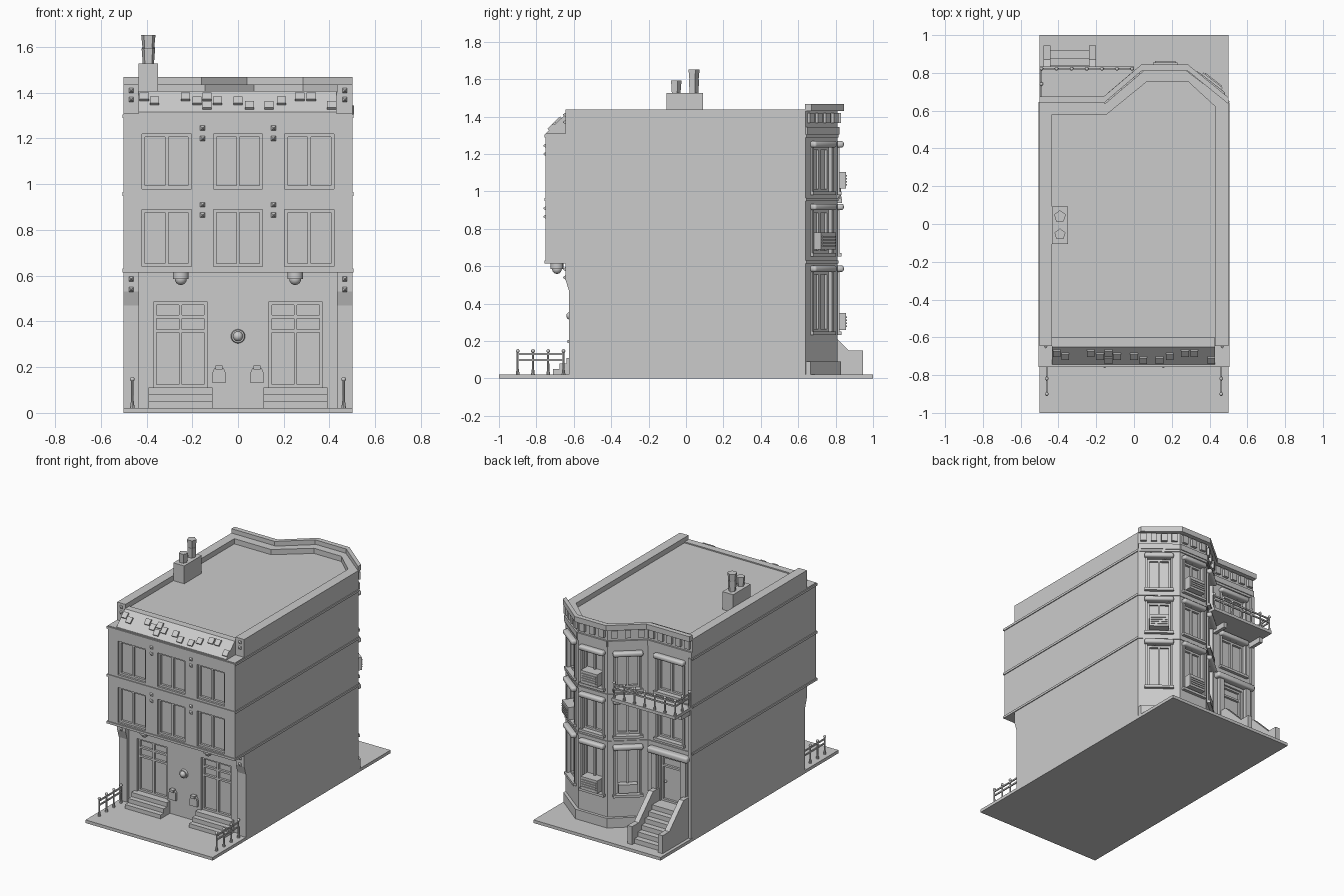
import bpy, bmesh, math
from mathutils import Matrix, Vector

default = bpy.data.objects.get("Cube")
if default:
    bpy.data.objects.remove(default, do_unlink=True)

stone = bpy.data.materials.new("plain grey stone")
stone.use_nodes = True
grey = (0.6, 0.6, 0.6, 1)
stone.diffuse_color = grey
stone.node_tree.nodes["Principled BSDF"].inputs["Base Color"].default_value = grey

WORLD = Matrix.Identity(4)
SIDEWAYS = Matrix(((0, 0, 1, 0), (1, 0, 0, 0), (0, 1, 0, 0), (0, 0, 0, 1)))


def finish(name, bm, matrix=WORLD, smooth=False):
    bmesh.ops.recalc_face_normals(bm, faces=bm.faces)
    bm.transform(matrix)
    mesh = bpy.data.meshes.new(name)
    bm.to_mesh(mesh)
    bm.free()
    mesh.materials.append(stone)
    obj = bpy.data.objects.new(name, mesh)
    bpy.context.collection.objects.link(obj)
    if smooth:
        bpy.ops.object.select_all(action="DESELECT")
        obj.select_set(True)
        bpy.context.view_layer.objects.active = obj
        bpy.ops.object.shade_smooth_by_angle(angle=math.radians(40))
    return obj


def prism(name, outline, low, high, matrix=WORLD):
    bm = bmesh.new()
    face = bm.faces.new([bm.verts.new((u, v, low)) for u, v in outline])
    grown = bmesh.ops.extrude_face_region(bm, geom=[face])["geom"]
    tops = [g for g in grown if isinstance(g, bmesh.types.BMVert)]
    bmesh.ops.translate(bm, verts=tops, vec=(0, 0, high - low))
    return finish(name, bm, matrix)


def add_box(bm, x0, x1, y0, y1, z0, z1):
    centre = Vector((x0 + x1, y0 + y1, z0 + z1)) / 2
    size = Matrix.Diagonal((x1 - x0, y1 - y0, z1 - z0, 1))
    return bmesh.ops.create_cube(bm, size=1, matrix=Matrix.Translation(centre) @ size)


def boxes(name, matrix, limits, bevel=0):
    bm = bmesh.new()
    for limit in limits:
        add_box(bm, *limit)
    if bevel:
        bmesh.ops.bevel(bm, geom=bm.edges[:], offset=bevel, segments=3, affect="EDGES", profile=0.5)
    return finish(name, bm, matrix, bevel > 0)


def add_cone(bm, where, low_r, high_r, depth, sides=12, turn=WORLD):
    bmesh.ops.create_cone(bm, cap_ends=True, segments=sides, radius1=low_r, radius2=high_r,
                          depth=depth, matrix=Matrix.Translation(where) @ turn)


def add_ball(bm, where, radius):
    bmesh.ops.create_uvsphere(bm, u_segments=12, v_segments=8, radius=radius,
                              matrix=Matrix.Translation(where))


def wall_frame(a, b):
    # local x runs along the wall, local -y points out of it
    a, b = Vector(a), Vector(b)
    mid, along = (a + b) / 2, b - a
    return Matrix.Translation((mid.x, mid.y, 0)) @ Matrix.Rotation(math.atan2(along.y, along.x), 4, "Z")


def offset(points, amount):
    result, count = [], len(points)
    for i, p in enumerate(points):
        p = Vector(p)
        d0 = (p - Vector(points[i - 1])).normalized()
        d1 = (Vector(points[(i + 1) % count]) - p).normalized()
        n0, n1 = Vector((d0.y, -d0.x)), Vector((d1.y, -d1.x))
        result.append(tuple(p + (n0 + n1) * amount / (1 + n0.dot(n1))))
    return result


# Main walls, floor by floor
back = [(0.5, 0.64), (0.28, 0.81), (0.05, 0.81), (-0.15, 0.64), (-0.5, 0.64)]


def footprint(front):
    return [(-0.5, front), (0.5, front)] + back


boxes("ground_slab", WORLD, [(-0.5, 0.5, -1, 1, 0, 0.022)])
ground_floor = prism("ground_floor", footprint(-0.605), 0.02, 0.62)
upper_floors = prism("upper_floors", footprint(-0.75), 0.615, 1.31)
prism("attic", footprint(-0.645), 1.3, 1.4)
for level in (0.623, 0.957, 1.297):
    prism("floor_band", offset(footprint(-0.75), 0.006), level - 0.008, level + 0.008)
prism("bay_plinth", [(0.499, 0.6), (0.499, 0.665), (0.29, 0.83), (0.04, 0.83), (-0.165, 0.65), (-0.1, 0.6)],
      0.02, 0.09)

# Parapet and stepped back cornice
inner = [(-0.435, 0.58), (-0.145, 0.58), (0.07, 0.755), (0.285, 0.755), (0.432, 0.62)]
prism("parapet", [(0.432, -0.645), (0.5, -0.645)] + back + [(-0.5, -0.645), (-0.435, -0.645)] + inner,
      1.39, 1.437)
rim = [(0.5, 0.67), (0.285, 0.845), (0.04, 0.845), (-0.16, 0.675), (-0.5, 0.675)]
prism("back_cornice", rim + [(x, y - 0.035) for x, y in reversed(rim)], 1.43, 1.468)
for a, b in zip(back, back[1:]):
    length = (Vector(b) - Vector(a)).length
    count = round(length / 0.075)
    step = length / count
    spots = [(i + 0.5) * step - length / 2 for i in range(count)]
    boxes("cornice_blocks", wall_frame(a, b),
          [(s - 0.02, s + 0.02, -0.018, 0.01, 1.365, 1.42) for s in spots]
          + [(-length / 2, length / 2, -0.012, 0.01, 1.305, 1.345)])

# Sloped front roof with loose tiles
prism("roof_slope", [(-0.6, 1.3), (-0.745, 1.3), (-0.745, 1.315), (-0.65, 1.408), (-0.6, 1.408)],
      -0.435, 0.43, SIDEWAYS)
tiles = bmesh.new()
tilt = Matrix.Rotation(math.radians(44), 4, "X")
rows = {1.38: (-0.41, -0.23, -0.135, 0.27, 0.32), 1.363: (-0.365, -0.18, -0.09, 0, 0.19),
        1.343: (-0.135, 0.05, 0.135, 0.41)}
for height, spots in rows.items():
    for x in spots:
        place = Matrix.Translation((x, height - 2.062, height)) @ tilt
        bmesh.ops.create_cube(tiles, size=1, matrix=place @ Matrix.Diagonal((0.04, 0.042, 0.018, 1)))
finish("roof_tiles", tiles)

# Chimney with five-sided pots
boxes("chimney", WORLD, [(-0.435, -0.35, -0.105, 0.092, 1.39, 1.527)])
pots = bmesh.new()
add_cone(pots, (-0.392, -0.055, 1.555), 0.025, 0.031, 0.075, 5)
add_cone(pots, (-0.392, 0.04, 1.56), 0.026, 0.03, 0.075, 5)
add_cone(pots, (-0.392, 0.04, 1.625), 0.027, 0.033, 0.056, 5)
finish("chimney_pots", pots)

# Windows and doors: recesses plus frames
cutters = bmesh.new()
DEPTH = 0.03


def opening(name, wall, x0, x1, z0, z1, uprights=(), rails=(), bar=0.014):
    hole = add_box(cutters, x0, x1, -0.02, DEPTH, z0, z1)
    bmesh.ops.transform(cutters, matrix=wall, verts=hole["verts"])
    near, far, half = DEPTH - 0.016, DEPTH + 0.005, bar / 2
    bars = [(x0, x0 + bar, near, far, z0, z1), (x1 - bar, x1, near, far, z0, z1),
            (x0, x1, near, far, z0, z0 + bar), (x0, x1, near, far, z1 - bar, z1)]
    bars += [(u - half, u + half, near, far, z0, z1) for u in uprights]
    bars += [(x0, x1, near, far, r - half, r + half) for r in rails]
    boxes(name, wall, bars)


upper_front = wall_frame((-0.5, -0.75), (0.5, -0.75))
lower_front = wall_frame((-0.5, -0.605), (0.5, -0.605))
for x in (-0.312, 0, 0.312):
    for low, high in ((0.64, 0.89), (0.98, 1.22)):
        opening("front_window_frame", upper_front, x - 0.108, x + 0.108, low, high, [x])
for x in (-0.252, 0.252):
    opening("front_door_frame", lower_front, x - 0.118, x + 0.118, 0.11, 0.485, [x], [0.358, 0.42])
    boxes("front_steps", WORLD, [(x - 0.14, x + 0.14, y, -0.6, 0.02, top)
                                 for y, top in ((-0.71, 0.05), (-0.675, 0.08), (-0.64, 0.11))])


def vent_box(wall, z):
    slats = [(-0.055, 0.055, -0.052, -0.03, z + k * 0.016, z + k * 0.016 + 0.008) for k in range(1, 5)]
    boxes("air_unit", wall, [(-0.065, 0.065, -0.046, DEPTH, z, z + 0.09)] + slats)


def back_window(wall, low, high, half):
    opening("back_window_frame", wall, -half, half, low, high, [0], [])
    wide = half + 0.02
    boxes("window_hood", wall, [(-wide, wide, -0.034, 0.012, high, high + 0.034)], 0.013)
    boxes("window_sill", wall, [(-wide, wide, -0.022, 0.01, low - 0.018, low)])
    boxes("window_jambs", wall, [(s * (half + 0.007) - 0.007, s * (half + 0.007) + 0.007, -0.01, 0.01, low, high)
                                 for s in (-1, 1)])


back_walls = [wall_frame(a, b) for a, b in zip(back, back[1:])]
floors = ((0.25, 0.57), (0.67, 0.9), (1.0, 1.235))
for number, wall in enumerate(back_walls):
    for floor, (low, high) in enumerate(floors):
        if number < 3 or floor:
            back_window(wall, low, high, 0.1 if number == 3 else 0.078)
vent_box(back_walls[0], 0.69)
vent_box(back_walls[1], 1.015)
vent_box(back_walls[1], 0.26)
boxes("window_panel", back_walls[2], [(-0.062, 0.062, -0.014, DEPTH, 0.26, 0.32)])

# Back entrance: door, pilasters and hood
porch = back_walls[3]
opening("back_door_frame", porch, -0.08, 0.08, 0.22, 0.54, [], [0.47])
boxes("door_pilasters", porch, [(s * 0.115 - 0.02, s * 0.115 + 0.02, -0.025, 0.01, 0.02, 0.56) for s in (-1, 1)])
boxes("door_hood", porch, [(-0.16, 0.16, -0.045, 0.01, 0.56, 0.6)], 0.012)
boxes("wall_edge_pilaster", porch, [(0.15, 0.174, -0.015, 0.01, 0.02, 1.3)])
knob = bmesh.new()
add_ball(knob, (-0.275, 0.622, 0.36), 0.009)
finish("door_knob", knob, smooth=True)

# Cut all recesses
cutter = finish("recess_cutter", cutters)
cutter.hide_render = True
for body in (ground_floor, upper_floors):
    modifier = body.modifiers.new("recesses", "BOOLEAN")
    modifier.object, modifier.solver = cutter, "EXACT"
    bpy.context.view_layer.objects.active = body
    bpy.ops.object.modifier_apply(modifier=modifier.name)
bpy.data.objects.remove(cutter, do_unlink=True)

# Back stoop
boxes("stoop_steps", WORLD, [(-0.45, -0.22, 0.63, 0.92 - 0.04 * k, 0.02, 0.055 + 0.033 * k) for k in range(6)])
cheek = [(0.63, 0.02), (0.945, 0.02), (0.945, 0.15), (0.87, 0.15), (0.81, 0.21), (0.71, 0.31), (0.63, 0.31)]
for x in (-0.46, -0.22):
    prism("stoop_wall", cheek, x - 0.018, x + 0.018, SIDEWAYS)


# Railings
def railing(name, a, b, posts, base, height):
    length = (Vector(b) - Vector(a)).length
    bm = bmesh.new()
    for k in range(posts):
        x = length * (k / (posts - 1) - 0.5)
        add_cone(bm, (x, 0, base + height / 2), 0.006, 0.005, height, 8)
        add_cone(bm, (x, 0, base + 0.015), 0.01, 0.006, 0.03, 8)
        add_ball(bm, (x, 0, base + height), 0.01)
    for share in (0.62, 0.87):
        z = base + height * share
        add_box(bm, -length / 2, length / 2, -0.004, 0.004, z - 0.005, z + 0.005)
    finish(name, bm, wall_frame(a, b), True)


for x in (-0.462, 0.462):
    railing("yard_railing", (x, -0.9), (x, -0.655), 4, 0.022, 0.125)
boxes("balcony_floor", WORLD, [(-0.5, 0, 0.62, 0.835, 0.938, 0.96)])
boxes("balcony_brackets", WORLD, [(x, x + 0.025, 0.63, 0.75, 0.9, 0.94) for x in (-0.49, -0.18)])
railing("balcony_railing", (-0.49, 0.822), (-0.01, 0.822), 7, 0.958, 0.11)
railing("balcony_side_railing", (-0.49, 0.822), (-0.49, 0.66), 3, 0.958, 0.11)

# Front corner piers with flared heads
pier = [(-0.59, 0.02), (-0.626, 0.02), (-0.626, 0.47), (-0.645, 0.53), (-0.645, 0.62), (-0.59, 0.62)]
for x in (-0.467, 0.467):
    prism("corner_pier", pier, x - 0.033, x + 0.033, SIDEWAYS)

# Pyramid studs
studs = bmesh.new()
outward = Matrix.Rotation(math.pi / 2, 4, "X") @ Matrix.Rotation(math.pi / 4, 4, "Z")
for x, y, heights in ((0.155, -0.75, (1.245, 1.2, 0.91, 0.865)), (0.467, -0.645, (1.41, 1.37, 0.585, 0.54))):
    for z in heights:
        for side in (-1, 1):
            add_cone(studs, (side * x, y - 0.006, z), 0.016, 0.003, 0.014, 4, outward)
finish("wall_studs", studs)

# Front lamps and arched wall boxes
lamps = bmesh.new()
for x in (-0.25, 0.25):
    add_cone(lamps, (x, -0.69, 0.603), 0.034, 0.034, 0.036, 16)
    add_ball(lamps, (x, -0.69, 0.585), 0.026)
finish("hanging_lamps", lamps, smooth=True)
globe = bmesh.new()
add_cone(globe, (0, -0.61, 0.335), 0.032, 0.028, 0.02, 20, Matrix.Rotation(math.pi / 2, 4, "X"))
add_ball(globe, (0, -0.618, 0.335), 0.022)
finish("round_wall_lamp", globe, smooth=True)
for x in (-0.083, 0.083):
    arch = [(x + 0.028 * math.cos(t), 0.175 + 0.028 * math.sin(t)) for t in (k * math.pi / 8 for k in range(9))]
    prism("wall_box", [(x - 0.028, 0.13), (x + 0.028, 0.13)] + arch, 0.6, 0.622, Matrix.Rotation(math.pi / 2, 4, "X"))
    boxes("wall_box_lid", WORLD, [(x - 0.016, x + 0.016, -0.634, -0.6, 0.19, 0.207)])
